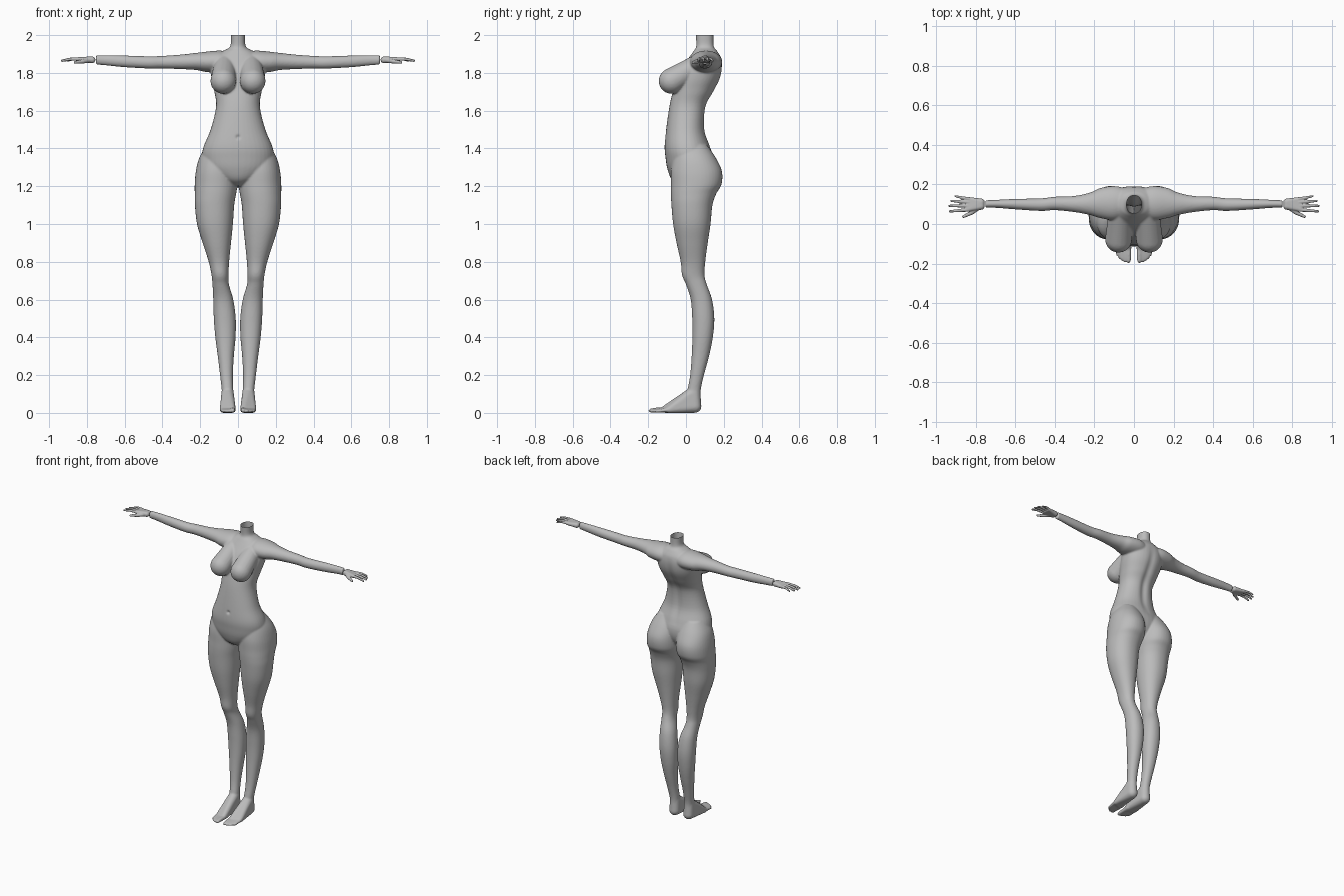
import bpy, bmesh, math
from mathutils import Vector

if "Cube" in bpy.data.objects:
    bpy.data.objects.remove(bpy.data.objects["Cube"])

skin = bpy.data.materials.new("plain grey")
skin.diffuse_color = (0.5, 0.5, 0.5, 1)
skin.use_nodes = True
skin.node_tree.nodes["Principled BSDF"].inputs["Base Color"].default_value = skin.diffuse_color


def spline(p0, p1, p2, p3, t):
    return 0.5 * (2 * p1 + (p2 - p0) * t + (2 * p0 - 5 * p1 + 4 * p2 - p3) * t * t
                  + (3 * p1 - p0 - 3 * p2 + p3) * t ** 3)


def loft(bm, rows, axis, side=1, power=2.0, n=40, steps=5):
    """Closed loft; each row is (position, a_min, a_max, b_min, b_max)."""
    fine = []
    for i in range(len(rows) - 1):
        q = [rows[max(0, min(len(rows) - 1, i + k))] for k in (-1, 0, 1, 2)]
        for s in range(steps):
            fine.append([spline(*c, s / steps) for c in zip(*q)])
    fine.append(rows[-1])
    rings = []
    for t, a0, a1, b0, b1 in fine:
        ring = []
        for k in range(n):
            w = 2 * math.pi * k / n
            c, s = math.cos(w), math.sin(w)
            c = math.copysign(abs(c) ** (2 / power), c)
            s = math.copysign(abs(s) ** (2 / power), s)
            a, b = (a0 + a1) / 2 + c * (a1 - a0) / 2, (b0 + b1) / 2 + s * (b1 - b0) / 2
            ring.append(bm.verts.new((side * a, b, t) if axis == 'z' else (side * t, a, b)))
        rings.append(ring)
    for r0, r1 in zip(rings, rings[1:]):
        for k in range(n):
            bm.faces.new((r0[k], r0[(k + 1) % n], r1[(k + 1) % n], r1[k]))
    bm.faces.new(rings[0])
    bm.faces.new(rings[-1])


def blob(bm, balls, side=1):
    """Convex skin around a few balls (x, y, z, radius)."""
    tmp = bmesh.new()
    for x, y, z, r in balls:
        ret = bmesh.ops.create_icosphere(tmp, subdivisions=3, radius=r)
        bmesh.ops.translate(tmp, verts=ret['verts'], vec=(side * x, y, z))
    hull = bmesh.ops.convex_hull(tmp, input=tmp.verts[:])
    faces = [g for g in hull['geom'] if isinstance(g, bmesh.types.BMFace)]
    copies = {}
    for f in faces:
        for v in f.verts:
            if v not in copies:
                copies[v] = bm.verts.new(v.co)
        bm.faces.new([copies[v] for v in f.verts])
    tmp.free()


def finish(bm, name, voxel, smooth):
    """Fuse overlapping volumes into one smooth skin."""
    bmesh.ops.recalc_face_normals(bm, faces=bm.faces[:])
    me = bpy.data.meshes.new(name)
    bm.to_mesh(me)
    bm.free()
    ob = bpy.data.objects.new(name, me)
    bpy.context.collection.objects.link(ob)
    me.materials.append(skin)
    m = ob.modifiers.new("fuse", 'REMESH')
    m.mode, m.voxel_size, m.use_smooth_shade = 'VOXEL', voxel, True
    m = ob.modifiers.new("soften", 'SMOOTH')
    m.factor, m.iterations = 0.5, smooth
    bpy.ops.object.select_all(action='DESELECT')
    bpy.context.view_layer.objects.active = ob
    ob.select_set(True)
    bpy.ops.object.convert(target='MESH')
    if not ob.data.materials:
        ob.data.materials.append(skin)
    return ob


# Torso and neck: height, half width, front, back
torso = [(1.20, .03, -.03, .07), (1.235, .10, -.075, .11), (1.29, .17, -.098, .14),
         (1.35, .19, -.108, .145), (1.41, .182, -.113, .128), (1.50, .145, -.105, .10),
         (1.62, .116, -.088, .107), (1.70, .125, -.07, .148), (1.77, .14, -.05, .182),
         (1.83, .145, -.02, .192), (1.88, .13, .015, .185), (1.915, .08, .04, .165),
         (1.94, .042, .054, .147), (2.0, .038, .052, .145), (2.04, .04, .048, .148)]
# Leg: height, inner, outer, front, back
leg = [(1.42, .03, .165, -.06, .11), (1.35, .006, .205, -.07, .158), (1.28, .002, .223, -.08, .19),
       (1.21, .002, .229, -.08, .188), (1.16, .01, .229, -.08, .16), (1.10, .02, .228, -.077, .14),
       (1.0, .027, .217, -.068, .13), (.9, .037, .187, -.05, .115), (.8, .047, .155, -.028, .102),
       (.73, .05, .14, -.021, .098), (.68, .048, .135, .0, .11), (.6, .025, .131, .025, .138),
       (.5, .012, .128, .033, .15), (.4, .013, .12, .034, .142), (.3, .022, .107, .03, .122),
       (.2, .027, .095, .022, .095), (.12, .025, .086, .008, .078), (.06, .024, .085, 0, .08)]
# Arm: distance out, front, back, bottom, top
arm = [(.04, .04, .18, 1.80, 1.912), (.10, .02, .192, 1.80, 1.918), (.17, .03, .182, 1.805, 1.912),
       (.22, .045, .16, 1.815, 1.906), (.30, .06, .142, 1.82, 1.897), (.40, .07, .138, 1.823, 1.89),
       (.47, .066, .13, 1.823, 1.888), (.6, .074, .127, 1.83, 1.892), (.7, .082, .122, 1.84, 1.894),
       (.752, .082, .12, 1.844, 1.894)]
# Toes: x, tip y, radius
toes = [(.027, -.188, .012), (.045, -.187, .009), (.059, -.18, .0085),
        (.072, -.17, .008), (.084, -.155, .008)]

bm = bmesh.new()
loft(bm, [(z, -w, w, f, b) for z, w, f, b in torso], 'z', power=2.2)
for s in (1, -1):
    loft(bm, leg, 'z', s, power=2.15)
    loft(bm, arm, 'x', s)
    # breast
    blob(bm, [(.07, .06, 1.838, .058), (.078, -.077, 1.757, .068)], s)
    # foot
    blob(bm, [(.054, .047, .035, .035), (.055, .043, .11, .032), (.032, -.11, .02, .02),
              (.08, -.09, .017, .017)], s)
    for x, y, r in toes:
        blob(bm, [(x, -.09, .017, r + .004), (x, y + .02, r + .003, r),
                  (x, y, r, r * .9)], s)
body = finish(bm, "body", .0055, 5)

# Spine groove, navel, flat soles and open neck
bm = bmesh.new()
bm.from_mesh(body.data)
for v in bm.verts:
    x, y, z = v.co
    if y > .05 and 1.38 < z < 1.88:
        fade = math.sin(math.pi * (z - 1.38) / .5)
        v.co.y -= .012 * fade * math.exp(-(x / .025) ** 2)
    if y < -.05:
        v.co.y += .009 * math.exp(-(x * x + (z - 1.46) ** 2) / .0001)
    v.co.z = max(v.co.z, 0)
bmesh.ops.bisect_plane(bm, geom=bm.verts[:] + bm.edges[:] + bm.faces[:],
                       plane_co=(0, 0, 2), plane_no=(0, 0, 1), clear_outer=True)
bm.to_mesh(body.data)
bm.free()

# Hands: fingers as knuckle y, tip x, tip y, radius
fingers = [(.072, .931, .064, .0078), (.092, .933, .092, .008),
           (.111, .924, .117, .0078), (.127, .903, .141, .007)]
for s, name in ((1, "left_hand"), (-1, "right_hand")):
    bm = bmesh.new()
    blob(bm, [(.773, .09, 1.869, .018), (.773, .111, 1.869, .018),
              (.845, .073, 1.872, .011), (.838, .127, 1.870, .0095)], s)
    for ky, tx, ty, r in fingers:
        mid = ((.845 + tx) / 2, (ky + ty) / 2)
        blob(bm, [(.835, ky, 1.873, r + .002), (*mid, 1.873, r)], s)
        blob(bm, [(*mid, 1.873, r), (tx, ty, 1.864, r * .75)], s)
    # thumb
    blob(bm, [(.785, .085, 1.867, .013), (.82, .058, 1.861, .011)], s)
    blob(bm, [(.82, .058, 1.861, .011), (.863, .037, 1.856, .007)], s)
    finish(bm, name, .003, 3)
